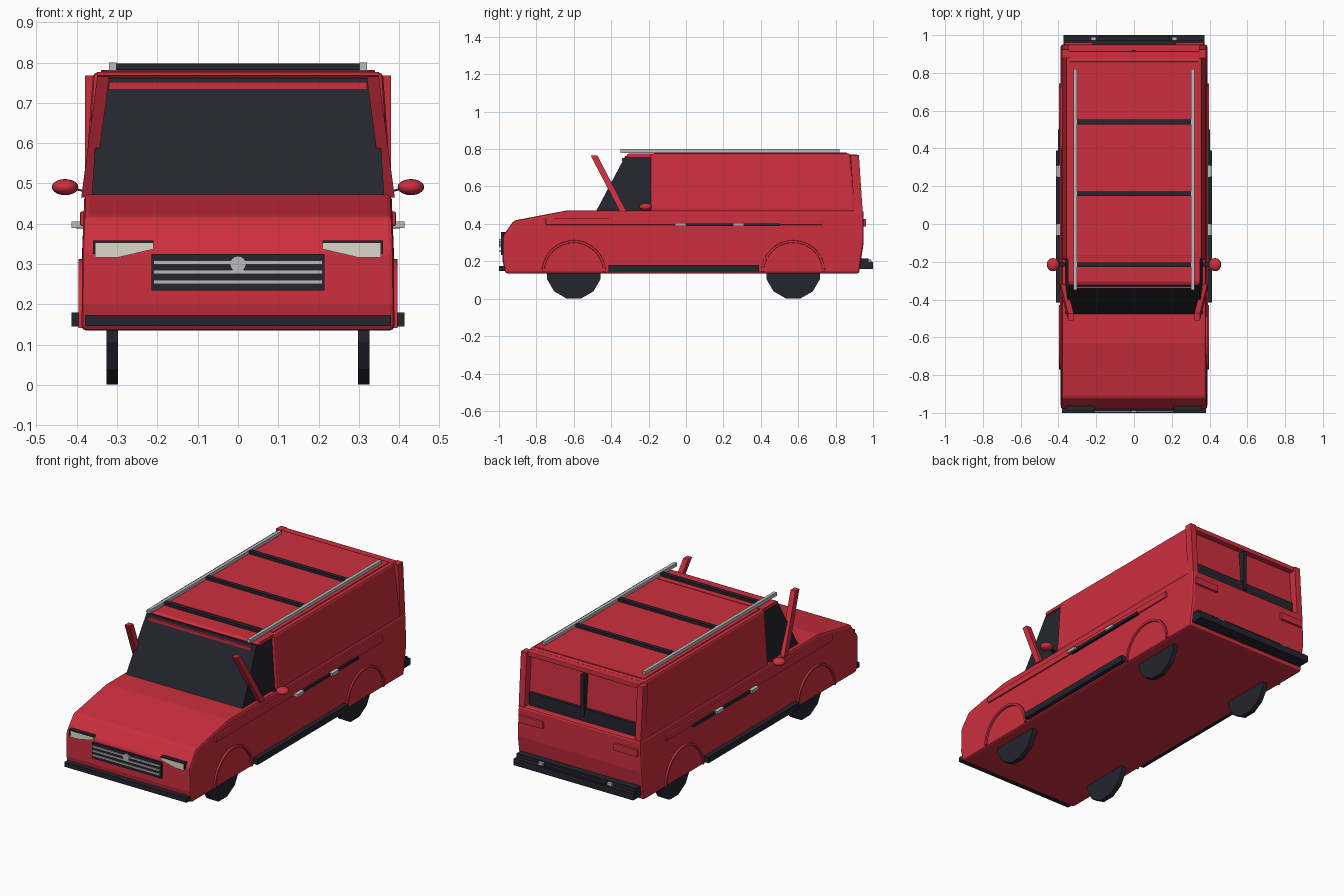
import bpy
import bmesh
import math
from mathutils import Vector, Matrix

cube = bpy.data.objects.get("Cube")
if cube:
    bpy.data.objects.remove(cube, do_unlink=True)


def material(name, rgb):
    m = bpy.data.materials.new(name)
    m.use_nodes = True
    m.diffuse_color = (*rgb, 1)
    m.node_tree.nodes["Principled BSDF"].inputs["Base Color"].default_value = (*rgb, 1)
    return m


RED = material("red paint", (0.61, 0.028, 0.05))
DARK = material("dark trim", (0.018, 0.018, 0.027))
GREY = material("silver metal", (0.5, 0.5, 0.5))
CREAM = material("lamp cream", (0.72, 0.69, 0.58))


def finish(name, bm, mat, bevel=0.0):
    bmesh.ops.recalc_face_normals(bm, faces=bm.faces)
    mesh = bpy.data.meshes.new(name)
    bm.to_mesh(mesh)
    bm.free()
    mesh.materials.append(mat)
    ob = bpy.data.objects.new(name, mesh)
    bpy.context.collection.objects.link(ob)
    if bevel:
        mod = ob.modifiers.new("Bevel", "BEVEL")
        mod.width = bevel
        mod.segments = 2
        mod.limit_method = "ANGLE"
    return ob


def solid(name, ring_a, ring_b, mat, bevel=0.0):
    """Closed solid between two matching rings of points."""
    bm = bmesh.new()
    a = [bm.verts.new(p) for p in ring_a]
    b = [bm.verts.new(p) for p in ring_b]
    bm.faces.new(a)
    bm.faces.new(b[::-1])
    for i in range(len(a)):
        j = (i + 1) % len(a)
        bm.faces.new((a[i], b[i], b[j], a[j]))
    return finish(name, bm, mat, bevel)


def box(name, x, y, z, mat, bevel=0.0):
    ring = [(x[0], y[0]), (x[1], y[0]), (x[1], y[1]), (x[0], y[1])]
    return solid(name, [(p, q, z[0]) for p, q in ring], [(p, q, z[1]) for p, q in ring], mat, bevel)


def side_box(name, s, x, y, z, mat, bevel=0.0):
    return box(name, sorted((s * x[0], s * x[1])), y, z, mat, bevel)


def profile(name, pts, half, mat, bevel=0.0):
    """Side profile in (y, z) spanned across the width given by half(z)."""
    return solid(name, [(-half(z), y, z) for y, z in pts], [(half(z), y, z) for y, z in pts], mat, bevel)


def beam(name, p, q, width, depth, mat):
    """Leaning post with level ends."""
    offs = [(-width, -depth), (width, -depth), (width, depth), (-width, depth)]
    rings = [[(c[0] + u / 2, c[1] + v / 2, c[2]) for u, v in offs] for c in (p, q)]
    return solid(name, *rings, mat)


def cylinder(name, center, radius, depth, sides, axis, mat, turn=0.0):
    bm = bmesh.new()
    rot = Matrix.Rotation(math.pi / 2, 4, "Y" if axis == "X" else "X")
    bmesh.ops.create_cone(bm, cap_ends=True, segments=sides, radius1=radius, radius2=radius, depth=depth,
                          matrix=Matrix.Translation(center) @ rot @ Matrix.Rotation(turn, 4, "Z"))
    return finish(name, bm, mat)


# Lower body with sloping bonnet
profile("lower_body", [(-0.965, 0.135), (-0.98, 0.2), (-0.98, 0.335), (-0.92, 0.418), (-0.63, 0.473),
                       (0.95, 0.473), (0.95, 0.3), (0.925, 0.135)],
        lambda z: 0.388 - max(0, z - 0.3) * 0.04, RED, 0.012)

# Cargo cabin, roof front and cab glass
taper = lambda z: 0.381 - (z - 0.47) * 0.07
profile("cargo_cabin", [(-0.19, 0.465), (-0.19, 0.776), (0.88, 0.776), (0.905, 0.465)], taper, RED, 0.012)
profile("roof_front", [(-0.31, 0.758), (-0.32, 0.768), (-0.305, 0.776), (-0.18, 0.776), (-0.18, 0.758)],
        lambda z: 0.35, RED)
profile("cab_glass", [(-0.482, 0.465), (-0.325, 0.762), (-0.18, 0.762), (-0.18, 0.465)],
        lambda z: 0.363 - (z - 0.47) * 0.07, DARK)
box("windscreen_header", (-0.32, 0.32), (-0.342, -0.3), (0.735, 0.752), RED)
box("roof_panel", (-0.34, 0.34), (-0.17, 0.86), (0.774, 0.782), RED, 0.004)

# Rear door: window band, header, wiper
box("rear_window", (-0.335, 0.335), (0.88, 0.915), (0.474, 0.545), DARK)
box("rear_wiper", (-0.01, 0.01), (0.88, 0.922), (0.5, 0.735), DARK)
box("rear_header", (-0.35, 0.35), (0.86, 0.915), (0.745, 0.772), RED, 0.005)

# Bumpers and sills
box("front_bumper", (-0.38, 0.38), (-1.0, -0.95), (0.147, 0.174), DARK)
box("rear_bumper", (-0.372, 0.372), (0.91, 1.0), (0.158, 0.195), DARK)
box("rear_bumper_step", (-0.372, 0.372), (0.92, 0.975), (0.195, 0.215), DARK)
box("rear_bumper_pad", (-0.19, 0.19), (0.965, 0.992), (0.19, 0.205), DARK)

# Grille with bars and a plain round boss
box("grille", (-0.215, 0.215), (-0.99, -0.96), (0.235, 0.325), DARK)
for z in (0.256, 0.28, 0.304):
    box("grille_bar", (-0.21, 0.21), (-0.996, -0.985), (z - 0.005, z + 0.005), GREY)
cylinder("grille_boss", (0, -0.99, 0.3), 0.02, 0.018, 16, "Y", GREY)

# Roof rack cross bars
for y in (-0.215, 0.16, 0.54):
    box("rack_cross_bar", (-0.31, 0.31), (y - 0.012, y + 0.012), (0.782, 0.798), DARK)

for s in (-1, 1):
    # Roof rack rails
    side_box("rack_rail", s, (0.302, 0.32), (-0.35, 0.82), (0.78, 0.8), GREY)

    # Leaning front and rear pillars
    beam("front_pillar", (s * 0.374, -0.335, 0.465), (s * 0.334, -0.492, 0.766), 0.03, 0.036, RED)
    beam("rear_pillar", (s * 0.362, 0.922, 0.465), (s * 0.362, 0.902, 0.768), 0.036, 0.045, RED)

    # Side rail with handles, moulding and sill
    side_box("waist_moulding", s, (0.36, 0.392), (-0.75, 0.73), (0.395, 0.43), RED, 0.003)
    side_box("sliding_rail", s, (0.37, 0.402), (-0.05, 0.5), (0.388, 0.403), DARK)
    for y in (-0.06, 0.25):
        side_box("door_handle", s, (0.37, 0.413), (y, y + 0.06), (0.39, 0.406), GREY)
    side_box("sill", s, (0.36, 0.413), (-0.415, 0.39), (0.145, 0.18), DARK)

    # Wheels and raised arches
    for y in (-0.6, 0.573):
        cylinder("wheel", (s * 0.312, y, 0.145), 0.149, 0.028, 12, "X", DARK, math.pi / 12)
        bm = bmesh.new()
        rows = []
        for i in range(17):
            a = math.pi * i / 16
            rows.append([bm.verts.new((s * x, y + r * math.cos(a), 0.142 + r * math.sin(a)))
                         for x, r in ((0.37, 0.173), (0.396, 0.17), (0.396, 0.158), (0.37, 0.155))])
        for a, b in zip(rows, rows[1:]):
            for i in range(4):
                j = (i + 1) % 4
                bm.faces.new((a[i], a[j], b[j], b[i]))
        bm.faces.new(rows[0])
        bm.faces.new(rows[-1])
        finish("wheel_arch", bm, RED)

    # Mirrors
    beam("mirror_arm", (s * 0.37, -0.215, 0.478), (s * 0.41, -0.215, 0.488), 0.02, 0.02, DARK)
    bm = bmesh.new()
    bmesh.ops.create_uvsphere(bm, u_segments=16, v_segments=10, radius=1,
                              matrix=Matrix.Translation((s * 0.429, -0.215, 0.491))
                              @ Matrix.Diagonal((0.033, 0.035, 0.02, 1)))
    mirror = finish("mirror", bm, RED)
    for f in mirror.data.polygons:
        f.use_smooth = True

    # Headlamps with dark surround
    lamp = [(0.21, 0.352), (0.355, 0.352), (0.355, 0.316), (0.3, 0.316), (0.21, 0.337)]
    solid("headlamp", [(s * x, -0.986, z) for x, z in lamp], [(s * x, -0.95, z) for x, z in lamp], CREAM)
    side_box("headlamp_brow", s, (0.21, 0.36), (-0.988, -0.95), (0.352, 0.358), DARK)
    side_box("headlamp_edge", s, (0.353, 0.36), (-0.988, -0.95), (0.325, 0.355), DARK)

    # Rear lamps and small bumper lamps
    side_box("rear_lamp", s, (0.22, 0.37), (0.93, 0.962), (0.385, 0.425), RED, 0.003)
    side_box("bumper_lamp", s, (0.2, 0.228), (0.965, 0.99), (0.195, 0.21), GREY)
